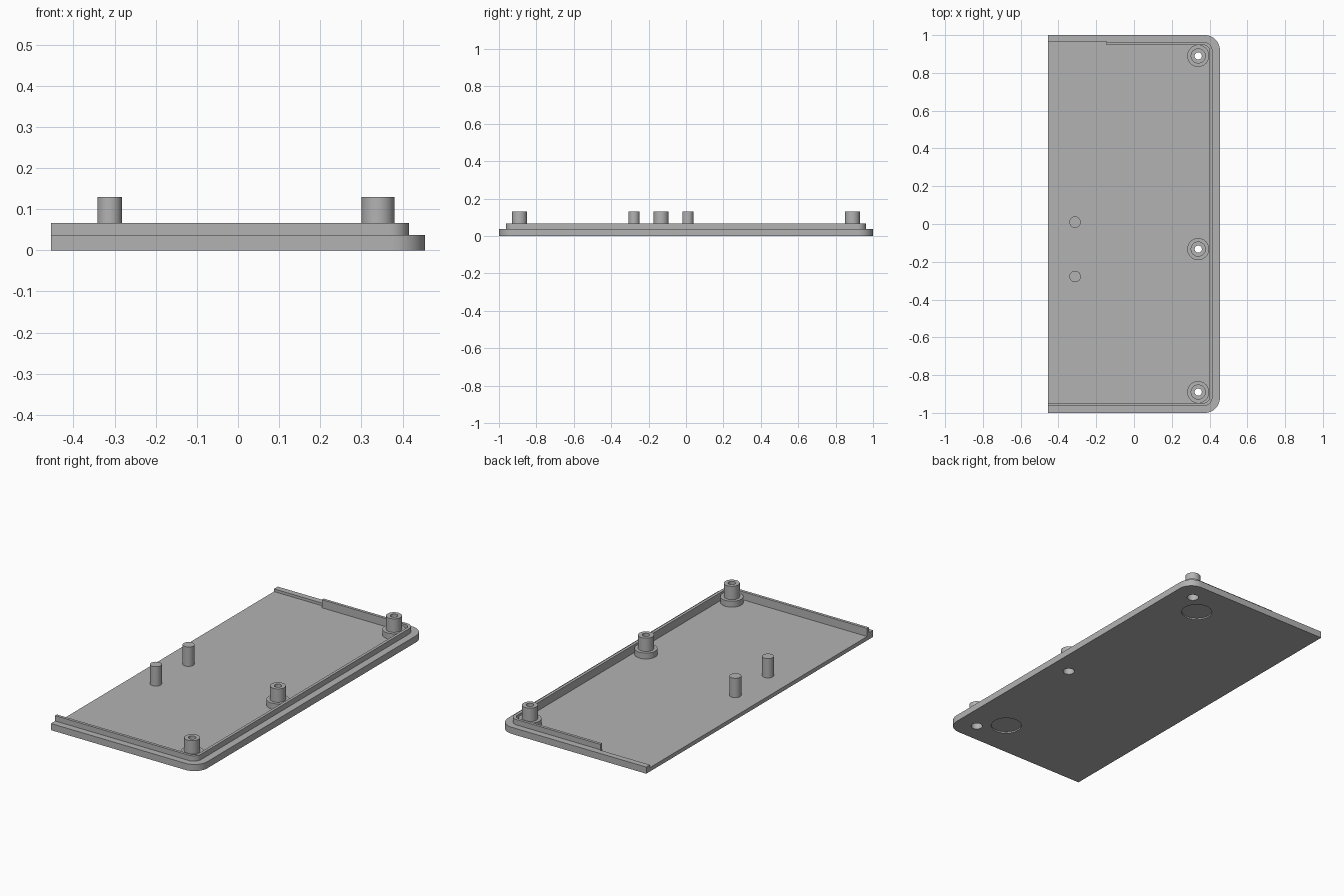
import bpy, bmesh
from math import sin, cos, pi, radians

if "Cube" in bpy.data.objects:
    bpy.data.objects.remove(bpy.data.objects["Cube"], do_unlink=True)

grey = bpy.data.materials.new("plain grey plastic")
grey.use_nodes = True
COLOUR = (0.45, 0.45, 0.45, 1)
grey.diffuse_color = COLOUR
grey.node_tree.nodes["Principled BSDF"].inputs["Base Color"].default_value = COLOUR


def make_object(name, bm):
    bmesh.ops.recalc_face_normals(bm, faces=bm.faces)
    mesh = bpy.data.meshes.new(name)
    bm.to_mesh(mesh)
    bm.free()
    mesh.materials.append(grey)
    obj = bpy.data.objects.new(name, mesh)
    bpy.context.collection.objects.link(obj)
    return obj


def prism(name, outline, z0, z1):
    bm = bmesh.new()
    face = bm.faces.new([bm.verts.new((x, y, z0)) for x, y in outline])
    top = bmesh.ops.extrude_face_region(bm, geom=[face])["geom"]
    verts = [v for v in top if isinstance(v, bmesh.types.BMVert)]
    bmesh.ops.translate(bm, verts=verts, vec=(0, 0, z1 - z0))
    return make_object(name, bm)


def panel_outline(x0, x1, y, r, steps=12):
    """Rectangle with two rounded corners on the +x side."""
    pts = [(x0, -y)]
    for side, start in ((-1, -pi / 2), (1, 0)):
        for i in range(steps + 1):
            a = start + i * pi / 2 / steps
            pts.append((x1 - r + r * cos(a), side * (y - r) + r * sin(a)))
    return pts + [(x0, y)]


def circle(x, y, r, n=40):
    return [(x + r * cos(2 * pi * i / n), y + r * sin(2 * pi * i / n)) for i in range(n)]


def lathe(name, profile, x, y, n=40):
    """Spin a closed radius/height profile around a vertical axis."""
    bm = bmesh.new()
    rings = [[bm.verts.new((px, py, z)) for px, py in circle(x, y, r, n)] for r, z in profile]
    for a, b in zip(rings, rings[1:] + rings[:1]):
        for i in range(n):
            j = (i + 1) % n
            bm.faces.new((a[i], a[j], b[j], b[i]))
    return make_object(name, bm)


def combine(target, tool, operation):
    mod = target.modifiers.new("combine", 'BOOLEAN')
    mod.operation, mod.object, mod.solver = operation, tool, 'EXACT'
    bpy.context.view_layer.objects.active = target
    bpy.ops.object.modifier_apply(modifier=mod.name)
    bpy.data.objects.remove(tool, do_unlink=True)


FLOOR, LEDGE, LIP, TOP = 0.022, 0.037, 0.067, 0.13
LEFT, RIGHT = -0.455, 0.455
BOSS_X, BOSS_YS = 0.34, (0.89, -0.133, -0.89)

# Tray: stepped outer shell with its pocket hollowed out, open along -x
tray = prism("tray", panel_outline(LEFT, RIGHT, 1, 0.08), 0, LEDGE)
combine(tray, prism("lip", panel_outline(LEFT, 0.415, 0.963, 0.045), 0.01, LIP), 'UNION')
combine(tray, prism("pocket", panel_outline(-0.6, 0.399, 0.947, 0.03), FLOOR, 0.2), 'DIFFERENCE')

# Gap in the back lip
gap = [(-0.6, 0.9), (-0.145, 0.9), (-0.145, 0.967), (-0.6, 0.967)]
combine(tray, prism("gap", gap, FLOOR, 0.2), 'DIFFERENCE')

# Screw holes and shallow foot recesses in the underside
for y in BOSS_YS:
    combine(tray, prism("screw_hole", circle(BOSS_X, y, 0.03), -0.1, 0.035), 'DIFFERENCE')
for y in (0.785, -0.785):
    combine(tray, prism("foot_recess", circle(0.225, y, 0.08, 48), -0.1, 0.008), 'DIFFERENCE')

# Stepped hollow screw bosses
boss_profile = [(0.03, FLOOR - 0.001), (0.058, FLOOR - 0.001), (0.058, 0.055), (0.04, 0.055),
                (0.04, TOP), (0.019, TOP), (0.019, 0.05), (0.03, 0.05)]
parts = [tray]
for label, y in zip(("back", "middle", "front"), BOSS_YS):
    parts.append(lathe(label + "_screw_boss", boss_profile, BOSS_X, y))

# Plain locating pins
for label, y in (("back", 0.01), ("front", -0.278)):
    parts.append(prism(label + "_pin", circle(-0.312, y, 0.03), FLOOR - 0.001, TOP))

# Smooth the round walls, keep the corners crisp
bpy.ops.object.select_all(action='DESELECT')
for obj in parts:
    obj.select_set(True)
bpy.context.view_layer.objects.active = tray
bpy.ops.object.shade_smooth_by_angle(angle=radians(30))
